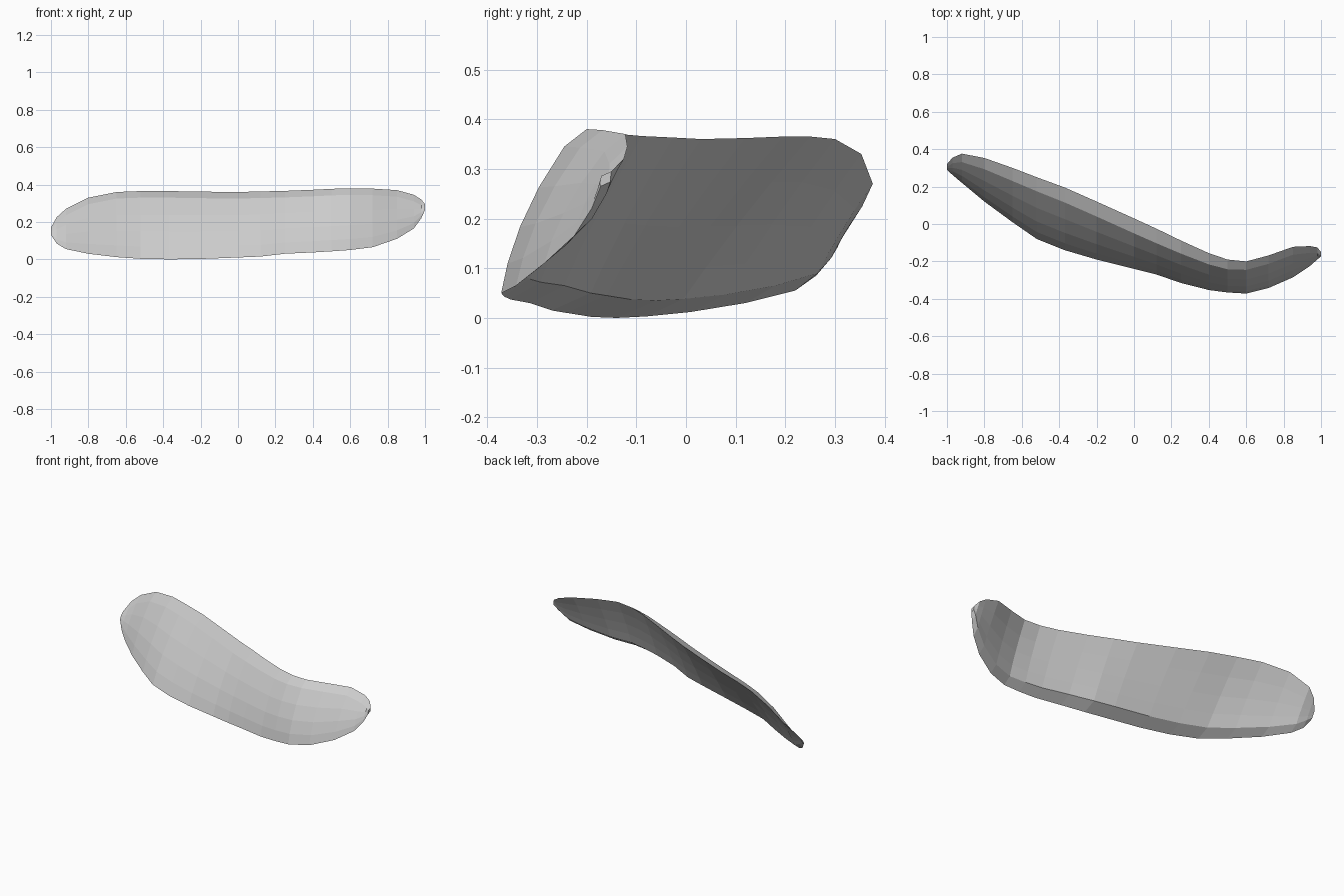
import bpy, bmesh

# Stations along the slab: x, bottom z, top z, front-bottom y, back-top y, thickness in y
STATIONS = [
    (-1.00, .130, .170, .290, .320, .015),
    (-0.97, .085, .225, .262, .355, .030),
    (-0.92, .055, .270, .220, .376, .045),
    (-0.80, .030, .330, .120, .353, .060),
    (-0.65, .012, .360, .010, .300, .070),
    (-0.52, .003, .365, -.080, .250, .075),
    (-0.37, .000, .365, -.140, .195, .080),
    (-0.20, .002, .362, -.190, .120, .080),
    (0.00, .010, .360, -.240, .030, .080),
    (0.12, .015, .363, -.270, -.025, .078),
    (0.25, .030, .366, -.315, -.088, .070),
    (0.40, .037, .372, -.353, -.156, .060),
    (0.50, .043, .377, -.366, -.190, .052),
    (0.60, .050, .380, -.372, -.200, .045),
    (0.72, .065, .378, -.342, -.168, .045),
    (0.85, .110, .370, -.285, -.122, .042),
    (0.94, .165, .345, -.225, -.118, .036),
    (0.98, .220, .320, -.190, -.125, .030),
    (1.00, .265, .295, -.172, -.150, .020),
]


def section(x, zb, zt, yb, yt, t):
    """Leaning slab cross-section with sloped top and bottom rims."""
    h = zt - zb
    rim = min(.035, .3 * h)

    def side(y0, z0, y1, z1, bulge):
        return [(x, y0 + (y1 - y0) * v - bulge * h * 4 * v * (1 - v), z0 + (z1 - z0) * v)
                for v in (0, .2, .45, .72, 1)]

    front = side(yb, zb, yt - t, zt - rim, .06)
    back = side(yb + t, zb + rim, yt, zt, .02)
    return front + back[::-1]


# Curved, leaning slab lofted through the sections
bm = bmesh.new()
rings = [[bm.verts.new(p) for p in section(*s)] for s in STATIONS]
for a, b in zip(rings, rings[1:]):
    n = len(a)
    for i in range(n):
        j = (i + 1) % n
        bm.faces.new((a[i], a[j], b[j], b[i]))
bm.faces.new(rings[0])
bm.faces.new(rings[-1])
bmesh.ops.recalc_face_normals(bm, faces=bm.faces)
mesh = bpy.data.meshes.new("curved_slab")
bm.to_mesh(mesh)
bm.free()

slab = bpy.data.objects.new("curved_slab", mesh)
bpy.context.collection.objects.link(slab)
grey = bpy.data.materials.new("light grey")
grey.diffuse_color = (.6, .6, .6, 1)
mesh.materials.append(grey)
